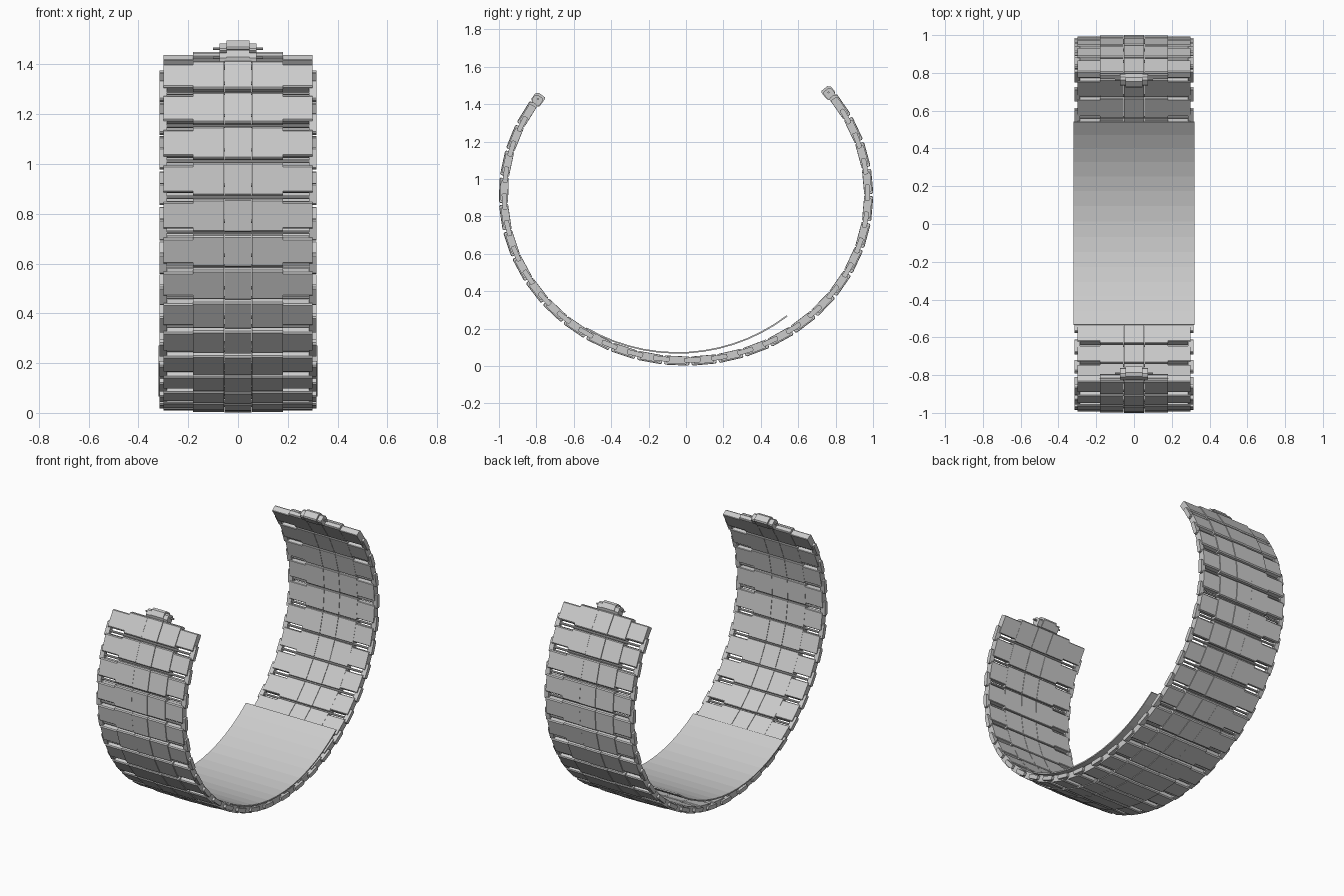
import bpy, bmesh, math
from mathutils import Matrix, Vector

if "Cube" in bpy.data.objects:
    bpy.data.objects.remove(bpy.data.objects["Cube"])

A, B, ZC = 0.972, 0.883, 0.913      # ellipse followed by the band
PITCH, COUNT, START = 0.1435, 28, 1.914

# arc length table of the ellipse, measured from the lowest point
STEP = 0.001
TABLE = [0.0]
for i in range(2600):
    u = (i + 0.5) * STEP
    TABLE.append(TABLE[-1] + math.hypot(A * math.cos(u), B * math.sin(u)) * STEP)


def frame(s):
    """Matrix at arc length s toward -y: local x, y along band end, z outward."""
    d = 1 if s >= 0 else -1
    u = d * STEP * next(i for i, v in enumerate(TABLE) if v >= abs(s))
    pos = Vector((0, -A * math.sin(u), ZC - B * math.cos(u)))
    t = Vector((0, -A * math.cos(u), B * math.sin(u))).normalized() * d
    n = Vector((0, -B * math.sin(u), -A * math.cos(u))).normalized()
    x = t.cross(n)
    m = Matrix((x, t, n)).transposed().to_4x4()
    m.translation = pos
    return m


def prism(bm, profile, x0, x1):
    """Extrude a (t, n) profile from x0 to x1."""
    vs = [bm.verts.new((x0, t, n)) for t, n in profile]
    f = bm.faces.new(vs)
    r = bmesh.ops.extrude_face_region(bm, geom=[f])
    moved = [v for v in r['geom'] if isinstance(v, bmesh.types.BMVert)]
    bmesh.ops.translate(bm, verts=moved, vec=(x1 - x0, 0, 0))


def plate(bm, x0, x1, t0, t1, n0, n1, c=0.006):
    prism(bm, [(t0 + c / 2, n0), (t1 - c / 2, n0), (t1, n0 + c / 2), (t1, n1 - c),
               (t1 - c, n1), (t0 + c, n1), (t0, n1 - c), (t0, n0 + c / 2)], x0, x1)


def pair(bm, x0, x1, *args):
    plate(bm, x0, x1, *args)
    plate(bm, -x1, -x0, *args)


def rod(bm, half, r, t, n=0.0):
    prism(bm, [(t + r * math.cos(k * math.pi / 4), n + r * math.sin(k * math.pi / 4))
               for k in range(8)], -half, half)


def finish(bm, name):
    bmesh.ops.recalc_face_normals(bm, faces=bm.faces)
    me = bpy.data.meshes.new(name)
    bm.to_mesh(me)
    bm.free()
    return me


def place(name, me, m=Matrix()):
    ob = bpy.data.objects.new(name, me)
    ob.matrix_world = m
    bpy.context.collection.objects.link(ob)
    return ob


# link: raised centre tile, inner plates and shorter outer plates
bm = bmesh.new()
plate(bm, -0.054, 0.054, -0.067, 0.067, -0.022, 0.027)
pair(bm, 0.056, 0.18, -0.066, 0.066, -0.022, 0.025)
pair(bm, 0.18, 0.30, -0.054, 0.054, -0.021, 0.020)
link = finish(bm, "link")

# connector: hinge pin with a lug at each rim
bm = bmesh.new()
rod(bm, 0.305, 0.007, 0.0)
pair(bm, 0.285, 0.315, -0.032, 0.055, -0.014, 0.012)
connector = finish(bm, "connector")

for i in range(COUNT):
    s = START - i * PITCH
    place("link", link, frame(s))
    if i < COUNT - 1:
        place("connector", connector, frame(s - PITCH / 2))

# end lugs: block, narrower nub and spring pin
bm = bmesh.new()
plate(bm, -0.18, 0.18, -0.02, 0.004, -0.015, 0.015)
plate(bm, -0.075, 0.075, 0.0, 0.05, -0.026, 0.026, 0.012)
plate(bm, -0.046, 0.046, 0.0, 0.062, -0.03, 0.03, 0.014)
rod(bm, 0.10, 0.005, 0.032)
end_lug = finish(bm, "end_lug")
for s in (START + 0.066, START - (COUNT - 1) * PITCH - 0.066):
    place("end_lug", end_lug, frame(s))

# clasp blade: thin curved sheet inside the bottom of the band
bm = bmesh.new()
R, YC, ZB = 0.97, -0.045, 1.036
a0, a1, n = math.asin(-0.49 / R), math.asin(0.588 / R), 14
angles = [a0 + (a1 - a0) * k / n for k in range(n + 1)]
outline = [(YC + r * math.sin(a), ZB - r * math.cos(a))
           for r, seq in ((R, angles), (R - 0.008, angles[::-1])) for a in seq]
prism(bm, outline, -0.32, 0.32)
place("clasp_blade", finish(bm, "clasp_blade"))
